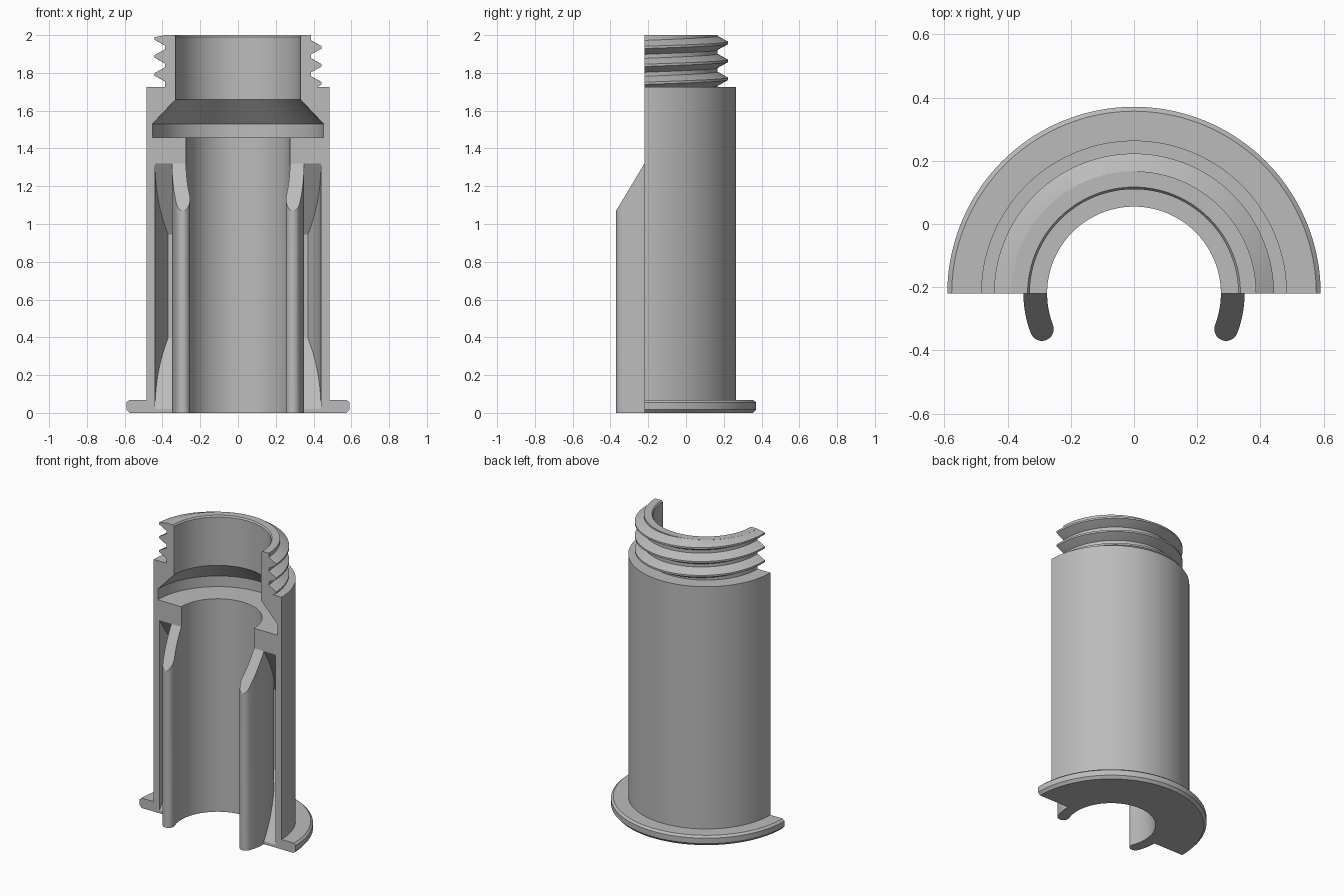
import bpy, bmesh
from math import sin, cos, pi, asin, sqrt

cube = bpy.data.objects.get("Cube")
if cube:
    bpy.data.objects.remove(cube, do_unlink=True)

AXIS_Y = -0.22          # the half-round part is revolved about this line
STEPS = 72
BORE, SLEEVE, POCKET = 0.275, 0.35, 0.439

grey = bpy.data.materials.new("plain grey")
grey.use_nodes = True
grey.diffuse_color = (0.5, 0.5, 0.5, 1)
grey.node_tree.nodes["Principled BSDF"].inputs["Base Color"].default_value = (0.5, 0.5, 0.5, 1)


def loft(name, loops):
    """Solid skinned through equal closed loops, capped at both ends."""
    bm = bmesh.new()
    rings = [[bm.verts.new((x, y + AXIS_Y, z)) for x, y, z in lp] for lp in loops]
    n = len(rings[0])
    for a, b in zip(rings, rings[1:]):
        for i in range(n):
            j = (i + 1) % n
            bm.faces.new((a[i], a[j], b[j], b[i]))
    bm.faces.new(rings[0][::-1])
    bm.faces.new(rings[-1])
    bmesh.ops.recalc_face_normals(bm, faces=bm.faces)
    mesh = bpy.data.meshes.new(name)
    bm.to_mesh(mesh)
    bm.free()
    mesh.materials.append(grey)
    obj = bpy.data.objects.new(name, mesh)
    bpy.context.collection.objects.link(obj)
    return obj


def select(obj):
    bpy.ops.object.select_all(action='DESELECT')
    obj.select_set(True)
    bpy.context.view_layer.objects.active = obj


def smooth(obj):
    select(obj)
    bpy.ops.object.shade_smooth_by_angle(angle=pi / 7)


def half_turn(section, rise=0.0, top=2.0):
    """Sweep an (r, z) section through half a circle, optionally climbing."""
    return [[(r * cos(pi * t / STEPS), r * sin(pi * t / STEPS),
              min(z + rise * t / STEPS, top)) for r, z in section]
            for t in range(STEPS + 1)]


# Half body: flange, barrel, neck and stepped inner cavity
body = loft("half_body", half_turn([
    (BORE, 0), (0.575, 0), (0.591, 0.018), (0.591, 0.055), (0.577, 0.068),
    (0.484, 0.068), (0.484, 1.725), (0.387, 1.725), (0.387, 2), (0.337, 2),
    (0.33, 1.99), (0.33, 1.66), (0.453, 1.53), (0.453, 1.457), (BORE, 1.457)]))

# Pockets between sleeve and barrel, with sloped floor and roof
for side, label in ((1, "left"), (-1, "right")):
    loops = []
    for k in range(-1, 25):
        y = 0.236 * k / 24
        lift = 1.59 * y
        low, high = 0.02 + lift, 1.32 - lift
        xi, xo = side * sqrt(SLEEVE**2 - y*y), side * sqrt(POCKET**2 - y*y)
        loops.append([(xi, y, low), (xo, y, low), (xo, y, high), (xi, y, high)])
    cutter = loft("pocket_cutter_" + label, loops)
    cutter.hide_render = True
    cut = body.modifiers.new("pocket", 'BOOLEAN')
    cut.operation, cut.solver, cut.object = 'DIFFERENCE', 'EXACT', cutter
    select(body)
    bpy.ops.object.modifier_apply(modifier=cut.name)
    bpy.data.objects.remove(cutter, do_unlink=True)
smooth(body)

# Sleeve lips: curved walls reaching forward, round tipped, top cut at a slope
mid, half = (BORE + SLEEVE) / 2, (SLEEVE - BORE) / 2
tip = asin((0.15 - half) / mid)
for side, label in ((1, "left"), (-1, "right")):
    arc = [tip * i / 12 for i in range(13)]
    outline = [(SLEEVE * cos(a), -SLEEVE * sin(a)) for a in arc]
    for i in range(1, 12):
        a = tip + pi * i / 12
        outline.append((mid * cos(tip) + half * cos(a), -mid * sin(tip) - half * sin(a)))
    outline += [(BORE * cos(a), -BORE * sin(a)) for a in reversed(arc)]
    smooth(loft("sleeve_lip_" + label, [
        [(side * x, y, 0) for x, y in outline],
        [(side * x, y, 1.32 + 1.667 * y) for x, y in outline]]))

# Screw thread: three half turns of a climbing ridge
PITCH = 0.095
for i in range(3):
    z = 1.745 + PITCH * i
    smooth(loft("thread_ridge_%d" % (i + 1), half_turn(
        [(0.38, z - 0.04), (0.387, z - 0.037), (0.443, z - 0.006),
         (0.443, z + 0.006), (0.387, z + 0.037), (0.38, z + 0.04)], PITCH / 2, 1.9995)))
